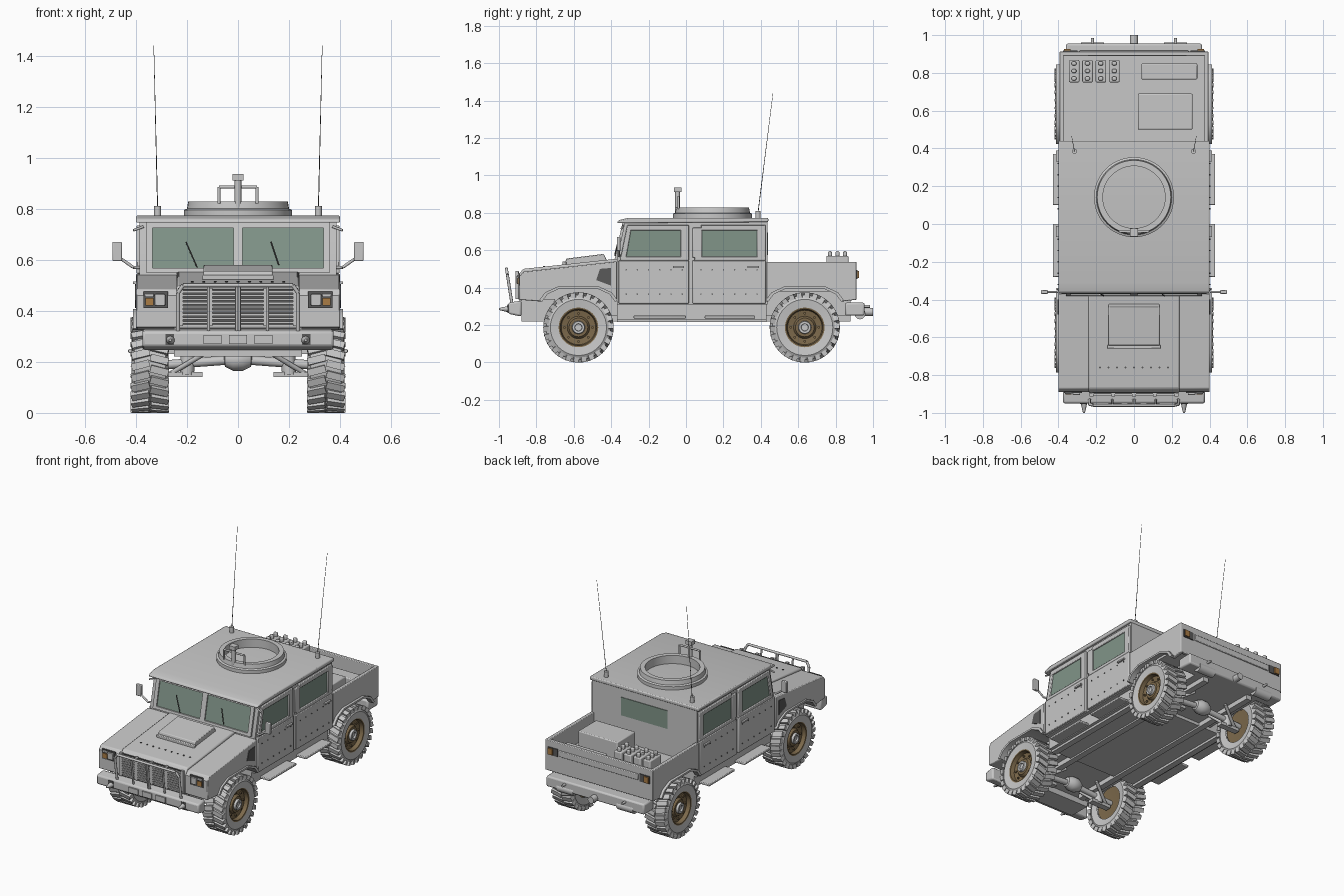
import bpy
import bmesh
from math import sin, cos, pi
from mathutils import Matrix, Vector

if "Cube" in bpy.data.objects:
    bpy.data.objects.remove(bpy.data.objects["Cube"], do_unlink=True)


def material(name, red, green, blue):
    mat = bpy.data.materials.new(name)
    mat.use_nodes = True
    mat.diffuse_color = (red, green, blue, 1)
    shader = next(n for n in mat.node_tree.nodes if n.type == 'BSDF_PRINCIPLED')
    shader.inputs["Base Color"].default_value = (red, green, blue, 1)
    return mat


grey = material("body_grey", .57, .57, .57)
green = material("glass_green", .22, .3, .25)
brown = material("rim_brown", .2, .14, .07)
orange = material("lamp_orange", .4, .2, .06)
dark = material("recess_dark", .1, .1, .1)


class Part:
    """Collects simple shapes in one mesh and turns them into a named object."""

    def __init__(self, name, mat, mirror=False, bevel=0):
        self.name, self.mat, self.mirror, self.bevel = name, mat, mirror, bevel
        self.bm = bmesh.new()

    def __enter__(self):
        return self

    def __exit__(self, *error):
        bm = self.bm
        bmesh.ops.recalc_face_normals(bm, faces=bm.faces)
        for face in bm.faces:
            face.smooth = True
        for edge in bm.edges:
            edge.smooth = edge.calc_face_angle(pi) < .6
        mesh = bpy.data.meshes.new(self.name)
        bm.to_mesh(mesh)
        bm.free()
        mesh.materials.append(self.mat)
        obj = bpy.data.objects.new(self.name, mesh)
        bpy.context.scene.collection.objects.link(obj)
        if self.bevel:
            bevel = obj.modifiers.new("edge_bevel", 'BEVEL')
            bevel.width, bevel.segments = self.bevel, 2
            bevel.limit_method, bevel.angle_limit = 'ANGLE', .7
        if self.mirror:
            obj.modifiers.new("mirror", 'MIRROR')

    def box(self, x, y, z, matrix=Matrix()):
        middle = Vector([sum(span) / 2 for span in (x, y, z)])
        size = [span[1] - span[0] for span in (x, y, z)]
        move = matrix @ Matrix.Translation(middle) @ Matrix.Diagonal((*size, 1))
        bmesh.ops.create_cube(self.bm, size=1, matrix=move)

    def rod(self, *path, r=.01, tip=None, sides=12):
        for start, end in zip(path, path[1:]):
            a, b = Vector(start), Vector(end)
            turn = (b - a).to_track_quat('Z', 'Y').to_matrix().to_4x4()
            bmesh.ops.create_cone(self.bm, cap_ends=True, segments=sides, radius1=r,
                                  radius2=r if tip is None else tip, depth=(b - a).length,
                                  matrix=Matrix.Translation((a + b) / 2) @ turn)

    def prism(self, x, outline):
        left, right = [[self.bm.verts.new((side, *p)) for p in outline] for side in x]
        self.bm.faces.new(left)
        self.bm.faces.new(right[::-1])
        for i in range(len(outline)):
            self.bm.faces.new((left[i - 1], left[i], right[i], right[i - 1]))

    def lathe(self, profile, centre, axis, sides=40):
        rings = []
        for k in range(sides):
            c, s = cos(2 * pi * k / sides), sin(2 * pi * k / sides)
            rings.append([self.bm.verts.new(Vector(centre) + Vector(
                (h, r * c, r * s) if axis == 'x' else (r * c, r * s, h))) for r, h in profile])
        for k, ring in enumerate(rings):
            for i in range(len(profile) - 1):
                last = rings[k - 1]
                self.bm.faces.new((last[i], last[i + 1], ring[i + 1], ring[i]))
        bmesh.ops.remove_doubles(self.bm, verts=sum(rings, []), dist=.0001)


axles = {"front": -.575, "rear": .635}
hub = .187
arch_shape = [(-.195, .325), (-.165, .365), (-.1, .395), (.1, .395), (.165, .365), (.195, .325)]


def arch(centre, grow=1):
    return [(centre + y * grow, .25 + (z - .25) * grow) for y, z in arch_shape]


# Wheels, flares and suspension
for end, cy in axles.items():
    with Part(end + "_tyres", grey, mirror=True) as p:
        p.lathe([(.105, .28), (.15, .272), (.173, .285), (.173, .405), (.15, .418), (.106, .412)],
                (0, cy, hub), 'x')
    with Part(end + "_tread_lugs", grey, mirror=True) as p:
        count = 26
        for row, lean in ((0, .25), (1, -.25)):
            for k in range(count):
                spin = Matrix.Rotation(2 * pi * (k + row / 2) / count, 4, 'X')
                place = Matrix.Translation((.308 + row * .074, cy, hub)) @ spin
                p.box((-.036, .036), (-.014, .014), (.16, hub), place @ Matrix.Rotation(lean, 4, 'Z'))
    with Part(end + "_rims", brown, mirror=True) as p:
        p.lathe([(0, .3), (.107, .29), (.107, .412), (.098, .41), (.092, .385), (.06, .38),
                 (.05, .395), (0, .395)], (0, cy, hub), 'x')
        for k in range(8):
            y, z = cy + .075 * cos(k * pi / 4), hub + .075 * sin(k * pi / 4)
            p.rod((.37, y, z), (.392, y, z), r=.007, sides=6)
    with Part(end + "_hubs", grey, mirror=True) as p:
        p.lathe([(.036, .39), (.032, .41), (.02, .41), (.018, .4), (0, .4)], (0, cy, hub), 'x', 20)
    with Part(end + "_flares", grey, mirror=True) as p:
        p.prism((.385, .412), arch(cy, 1.08) + arch(cy)[::-1])
    with Part(end + "_suspension", grey, mirror=True) as p:
        p.rod((0, cy, .21), (.3, cy, hub), r=.018)
        p.box((.14, .28), (cy - .02, cy + .02), (.14, .16))
        for side in (-.08, .08):
            p.rod((.12, cy + side, .24), (.27, cy, .15), r=.01)
        p.rod((.2, cy, .15), (.19, cy, .35), r=.028)
    with Part(end + "_differential", grey) as p:
        p.lathe([(0, -.06), (.03, -.05), (.045, -.02), (.045, .02), (.03, .05), (0, .06)],
                (0, cy, .21), 'x', 20)

# Chassis and floor
with Part("chassis", grey) as p:
    p.box((-.24, .24), (-.86, .88), (.25, .39))
    p.box((-.36, .36), (-.37, .43), (.23, .32))
    p.prism((-.25, .25), [(-.88, .22), (-.88, .34), (-.7, .34), (-.74, .22)])
with Part("frame_rails", grey, mirror=True) as p:
    p.box((.15, .19), (-.7, .88), (.22, .26))
    p.box((.3, .34), (-.37, .43), (.215, .24))
with Part("side_steps", grey, mirror=True, bevel=.004) as p:
    for y in ((-.28, 0), (.1, .37)):
        p.box((.35, .43), y, (.235, .25))

# Nose
with Part("front_fenders", grey, mirror=True, bevel=.015) as p:
    p.prism((.2, .4), [(-.89, .335), (-.89, .46), (-.87, .485), (-.37, .54), (-.37, .325)]
            + arch(axles["front"])[::-1])
with Part("hood", grey, bevel=.008) as p:
    p.prism((-.24, .24), [(-.895, .33), (-.895, .47), (-.87, .5), (-.36, .555), (-.36, .33)])
with Part("hood_scoop", grey, bevel=.004) as p:
    p.prism((-.135, .135), [(-.65, .52), (-.64, .555), (-.44, .58), (-.42, .54)])
    p.box((-.14, .14), (-.66, -.64), (.52, .54))
with Part("hood_rivets", dark) as p:
    for k in range(-4, 5):
        p.rod((k * .045, -.76, .5), (k * .045, -.76, .516), r=.005, sides=8)
with Part("grille_recess", dark) as p:
    p.box((-.22, .22), (-.9, -.893), (.345, .485))
with Part("grille_slats", grey) as p:
    for k in range(9):
        p.box((-.22, .22), (-.91, -.895), (.35 + k * .015, .359 + k * .015))
    for x in (-.225, -.11, 0, .11, .225):
        p.box((x - .01, x + .01), (-.912, -.895), (.34, .49))
with Part("brush_guard", grey, mirror=True) as p:
    p.rod((.235, -.93, .31), (.235, -.955, .47), (.215, -.96, .5), (0, -.96, .5), r=.008)
    for x in (.005, .115):
        p.rod((x, -.93, .31), (x, -.958, .5), r=.006)
with Part("headlight_frames", dark, mirror=True) as p:
    p.box((.275, .37), (-.896, -.888), (.41, .475))
with Part("headlights", grey, mirror=True, bevel=.003) as p:
    p.box((.285, .325), (-.905, -.89), (.42, .465))
    p.box((.33, .365), (-.9, -.89), (.455, .468))
with Part("marker_lamps", orange, mirror=True) as p:
    p.box((.332, .362), (-.902, -.89), (.42, .45))
with Part("side_vents", dark, mirror=True) as p:
    p.prism((.395, .404), [(-.48, .44), (-.46, .5), (-.4, .505), (-.4, .41)])
with Part("front_bumper", grey, bevel=.01) as p:
    p.prism((-.375, .375), [(-.95, .26), (-.95, .32), (-.88, .33), (-.88, .245)])
with Part("bumper_plates", grey) as p:
    for x in (-.1, 0, .1):
        p.box((x - .035, x + .035), (-.957, -.94), (.27, .305))
with Part("bumper_marks", dark, mirror=True) as p:
    p.box((.25, .285), (-.954, -.945), (.265, .31))
with Part("tow_points", grey, mirror=True) as p:
    p.rod((.265, -.93, .285), (.265, -1, .285), r=.022, tip=.005)

# Cabin
with Part("cabin", grey) as p:
    p.prism((-.385, .385), [(-.37, .31), (-.37, .55), (-.325, .76), (.435, .76), (.435, .31)])
with Part("roof", grey, bevel=.006) as p:
    p.prism((-.4, .4), [(-.37, .745), (-.36, .76), (-.31, .773), (.44, .773), (.44, .75)])


def slope(low, high, depth):
    lean = [(-.37 + (z - .55) * .214, z) for z in (low, high)]
    return [(y - depth, z) for y, z in lean] + [(y + .004, z) for y, z in lean[::-1]]


with Part("windshield", green, mirror=True) as p:
    p.prism((.018, .34), slope(.565, .73, .004))
with Part("windshield_frame", grey, mirror=True) as p:
    p.prism((0, .018), slope(.555, .745, .012))
    p.prism((.335, .36), slope(.555, .745, .012))
    p.prism((0, .36), slope(.725, .745, .012))
    p.prism((0, .36), slope(.55, .567, .012))
with Part("wipers", dark) as p:
    p.rod((-.16, -.38, .57), (-.204, -.357, .67), r=.003, sides=6)
    p.rod((.16, -.38, .58), (.13, -.357, .67), r=.003, sides=6)
with Part("doors", grey, mirror=True, bevel=.004) as p:
    for y0, y1 in ((-.36, .015), (.035, .425)):
        p.box((.38, .4), (y0, y1), (.315, .545))
        p.box((.38, .397), (y0 + .01, y1), (.545, .567))
        p.box((.38, .397), (y0 + .045, y1), (.705, .735))
        p.box((.38, .397), (y1 - .045, y1), (.56, .72))
    p.box((.38, .397), (.035, .085), (.56, .72))
    p.prism((.38, .397), [(-.35, .56), (-.315, .73), (-.29, .73), (-.32, .56)])
with Part("side_windows", green, mirror=True) as p:
    p.prism((.38, .389), [(-.32, .565), (-.295, .707), (-.028, .707), (-.028, .565)])
    p.box((.38, .389), (.085, .38), (.565, .707))
with Part("rear_window", green) as p:
    p.box((-.17, .17), (.43, .439), (.575, .695))
with Part("door_fittings", grey, mirror=True) as p:
    for y in (-.04, .36):
        p.box((.4, .412), (y - .03, y + .03), (.505, .515))
with Part("door_rivets", dark, mirror=True) as p:
    for start in (-.32, .08):
        for k in range(6):
            for z in (.365, .495):
                y = start + k * .06
                p.rod((.395, y, z), (.404, y, z), r=.004, sides=6)
with Part("mirrors", grey, mirror=True, bevel=.004) as p:
    p.box((.455, .492), (-.37, -.35), (.595, .67))
with Part("mirror_arms", grey, mirror=True) as p:
    p.rod((.38, -.35, .57), (.41, -.36, .57), (.46, -.36, .605), r=.006)
    p.rod((.37, -.335, .73), (.41, -.345, .715), r=.005)

# Roof ring, mount and aerials
with Part("roof_ring", grey) as p:
    p.lathe([(.165, .765), (.165, .828), (.195, .828), (.2, .8), (.212, .795), (.212, .765)],
            (0, .142, 0), 'z', 48)
with Part("mount", grey) as p:
    p.rod((0, -.045, .8), (0, -.045, .91), r=.013)
    p.box((-.022, .022), (-.065, -.025), (.91, .935))
    p.rod((-.075, -.04, .82), (-.075, -.04, .885), (.075, -.04, .885), (.075, -.04, .82), r=.006)
with Part("aerial_bases", grey, mirror=True) as p:
    p.rod((.315, .385, .765), (.315, .385, .81), r=.014)
with Part("aerial_whips", dark, mirror=True) as p:
    p.rod((.315, .385, .8), (.33, .465, 1.44), r=.002, tip=.001, sides=6)

# Cargo bed
with Part("bed_sides", grey, mirror=True, bevel=.004) as p:
    p.prism((.372, .395), [(.43, .325), (.43, .538), (.905, .538), (.91, .335)]
            + arch(axles["rear"])[::-1])
with Part("bed_floor", grey) as p:
    p.box((-.38, .38), (.43, .9), (.38, .4))
with Part("tailgate", grey, bevel=.004) as p:
    p.box((-.395, .395), (.89, .912), (.335, .538))
    p.box((-.29, .29), (.9, .92), (.45, .49))
with Part("tail_lamp_frames", dark, mirror=True) as p:
    p.box((.3, .375), (.91, .918), (.445, .495))
with Part("tail_lamps", orange, mirror=True) as p:
    p.box((.335, .37), (.91, .926), (.45, .49))
with Part("rear_bumper", grey, bevel=.01) as p:
    p.box((-.36, .36), (.85, .955), (.25, .32))
with Part("tow_hitch", grey) as p:
    p.rod((0, .94, .27), (0, 1, .27), r=.022)
    for x in (-.22, .22):
        p.rod((x, .94, .3), (x, .985, .3), r=.008)
        p.rod((x - .06, .93, .26), (x + .06, .93, .26), r=.03)
with Part("fuel_cans", grey, bevel=.006) as p:
    for k in range(4):
        x = -.345 + k * .071
        p.box((x, x + .056), (.75, .868), (.4, .57))
        for y in (.77, .81, .85):
            p.box((x + .015, x + .04), (y - .01, y + .01), (.56, .595))
with Part("cargo_boxes", grey, bevel=.006) as p:
    p.box((.02, .31), (.5, .69), (.4, .53))
    p.box((.04, .335), (.765, .85), (.4, .48))
